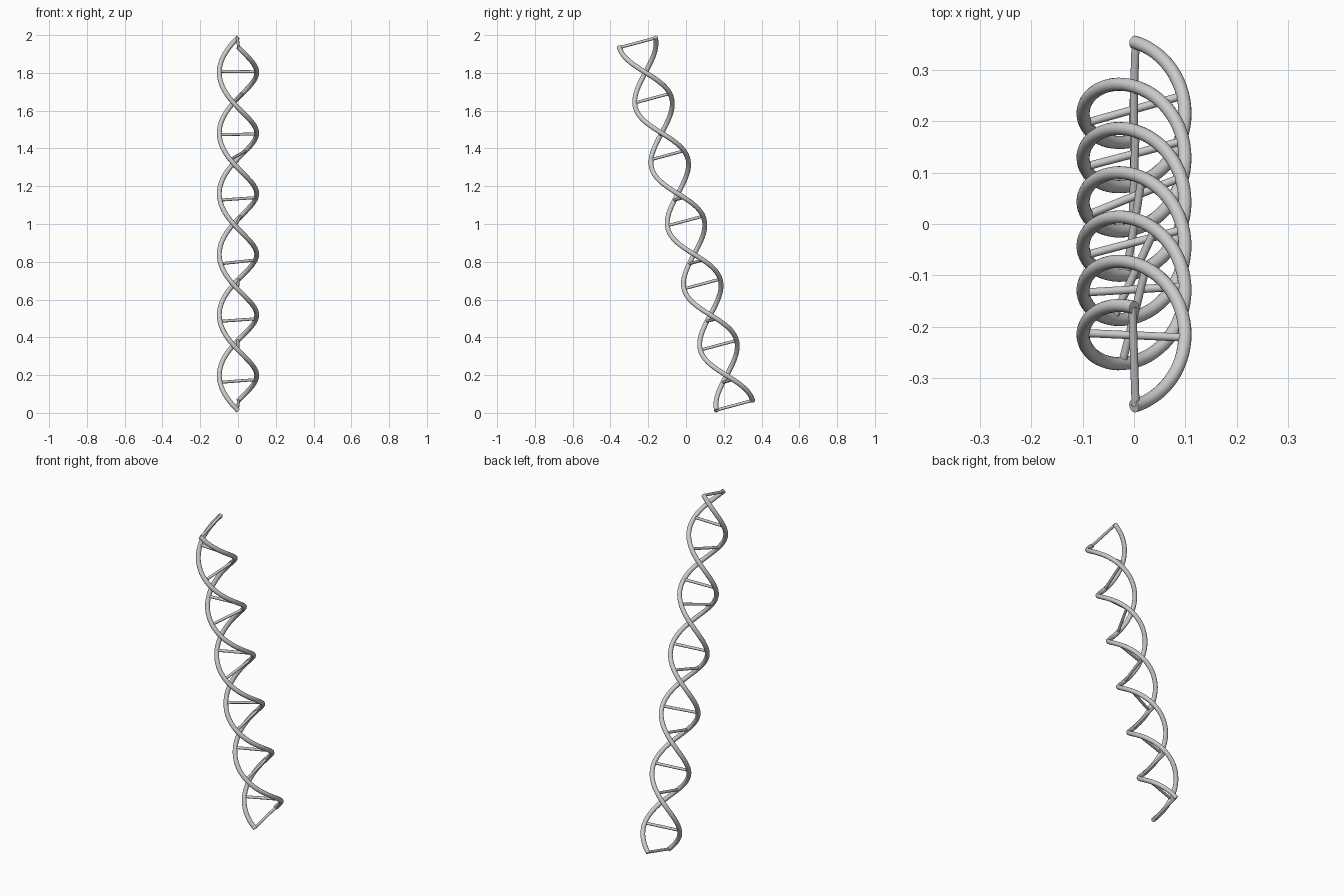
import bpy
from math import sin, cos, pi, radians
from mathutils import Vector, Matrix

if "Cube" in bpy.data.objects:
    bpy.data.objects.remove(bpy.data.objects["Cube"])

LENGTH, RADIUS, TURNS = 1.993, 0.099, 3
TUBE, RUNG = 0.0128, 0.0078
# lean the whole helix towards the front
FRAME = Matrix.Translation((0, 0, 1)) @ Matrix.Rotation(radians(15), 4, 'X')


def helix(t, side):
    """Point on a strand at t (0 bottom, 1 top); side is 1 or -1."""
    a = 2 * pi * TURNS * t
    return FRAME @ Vector((-side * RADIUS * sin(a), -side * RADIUS * cos(a), (t - 0.5) * LENGTH))


def tube(name, points, radius, res):
    cu = bpy.data.curves.new(name, 'CURVE')
    cu.dimensions = '3D'
    cu.bevel_depth = radius
    cu.bevel_resolution = res
    cu.use_fill_caps = True
    sp = cu.splines.new('POLY')
    sp.points.add(len(points) - 1)
    for p, co in zip(sp.points, points):
        p.co = (*co, 1)
    ob = bpy.data.objects.new(name, cu)
    bpy.context.collection.objects.link(ob)
    bpy.ops.object.select_all(action='DESELECT')
    ob.select_set(True)
    bpy.context.view_layer.objects.active = ob
    bpy.ops.object.convert(target='MESH')
    bpy.ops.object.shade_smooth_by_angle(angle=radians(40))


# two opposite strands
N = 180
for name, side in (("strand_a", 1), ("strand_b", -1)):
    tube(name, [helix(i / N, side) for i in range(N + 1)], TUBE, 6)

# slightly uneven rungs, positions in quarter turns
rungs = [0.02, 0.82, 2.0, 2.83, 4.02, 4.75, 6.1, 6.83, 8.27, 8.96, 10.15, 11.03, 11.98]
for i, q in enumerate(rungs):
    t = q / (4 * TURNS)
    tube(f"rung_{i + 1}", [helix(t, 1), helix(t, -1)], RUNG, 4)
